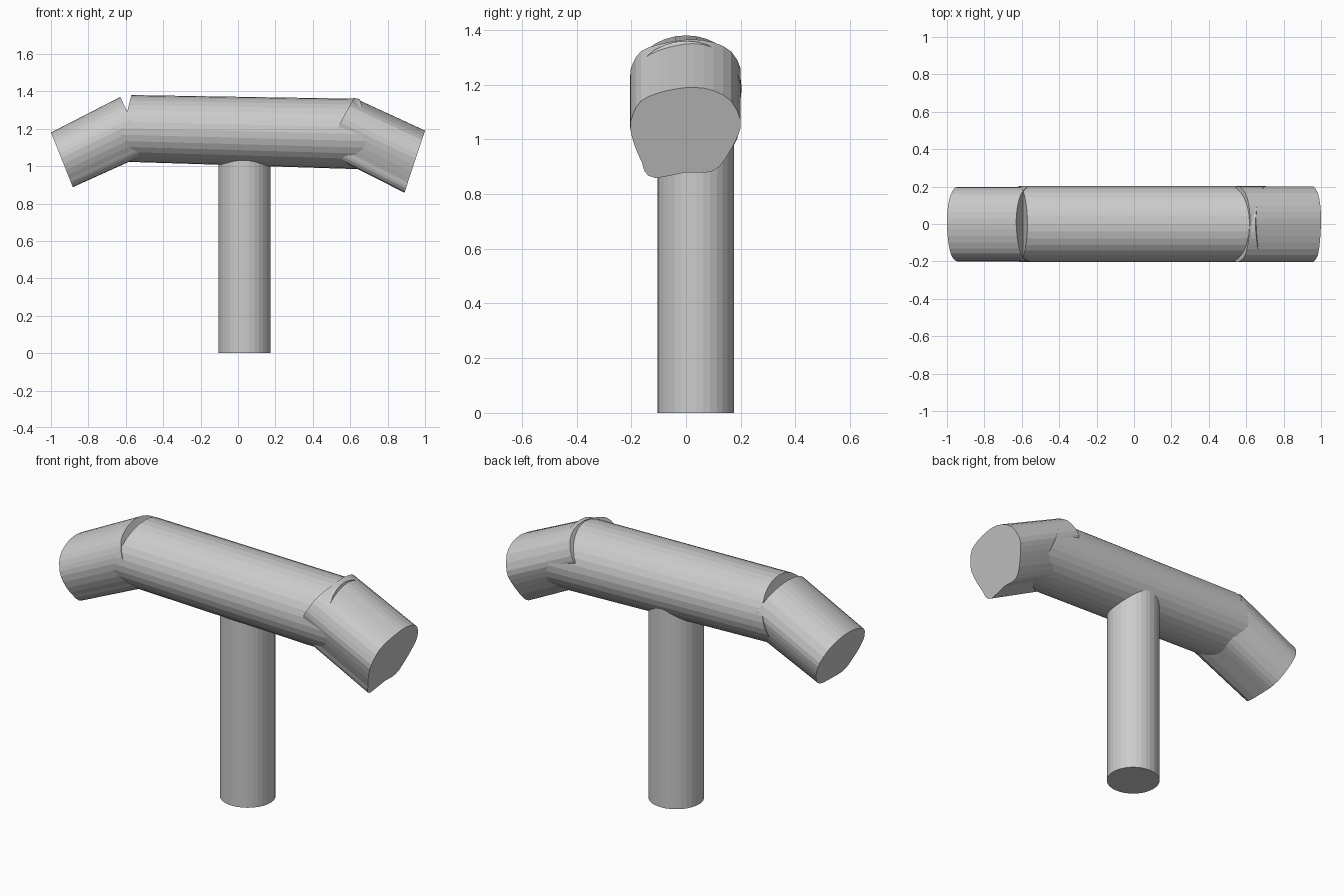
import bpy, bmesh, math
from mathutils import Vector

if "Cube" in bpy.data.objects:
    bpy.data.objects.remove(bpy.data.objects["Cube"])

# Arm cross-section: (y, v) with v from -1 (underside) to 1 (top), slightly irregular
WAVY = [(0.03, 1), (0.10, .93), (0.165, .7), (0.2, .27), (0.192, -.03), (0.165, -.36),
        (0.12, -.76), (0.07, -.88), (0, -.87), (-0.11, -1), (-0.15, -.86), (-0.16, -.67),
        (-0.185, -.33), (-0.204, .09), (-0.195, .39), (-0.165, .7), (-0.1, .88), (-0.03, .97)]


def refine(pts):
    """Insert one smooth point between neighbours."""
    out = []
    n = len(pts)
    for i in range(n):
        a, b, c, d = (Vector(pts[(i + k) % n]) for k in (-1, 0, 1, 2))
        out += [tuple(b), tuple((b + c) * 9 / 16 - (a + d) / 16)]
    return out


def ellipse(n, r):
    return [(r * math.sin(2 * math.pi * i / n), math.cos(2 * math.pi * i / n)) for i in range(n)]


def tube(name, section, start, end):
    """Capped tube; start and end are ((x, z) top, (x, z) bottom) of the cut faces."""
    bm = bmesh.new()
    rings = []
    for top, bottom in (start, end):
        t, b = Vector(top), Vector(bottom)
        mid, half = (t + b) / 2, (t - b) / 2
        ring = []
        for y, v in section:
            p = mid + half * v
            ring.append(bm.verts.new((p.x, y, p.y)))
        rings.append(ring)
    n = len(section)
    for i in range(n):
        j = (i + 1) % n
        bm.faces.new((rings[0][i], rings[0][j], rings[1][j], rings[1][i]))
    for ring in rings:
        bm.faces.new(ring)
    bmesh.ops.recalc_face_normals(bm, faces=bm.faces)
    me = bpy.data.meshes.new(name)
    bm.to_mesh(me)
    bm.free()
    ob = bpy.data.objects.new(name, me)
    bpy.context.collection.objects.link(ob)
    return ob


# Upright post, its top buried in the crossbar
bpy.ops.mesh.primitive_cylinder_add(vertices=32, radius=0.14, depth=1.12, location=(0.035, 0.035, 0.56))
bpy.context.object.name = "post"

# Main crossbar, tilted slightly down to the right
tube("crossbar", ellipse(32, 0.202), ((-0.57, 1.38), (-0.66, 1.025)), ((0.65, 1.36), (0.76, 0.98)))

# Drooping arms
right = refine(WAVY)
tube("right_arm", right, ((0.62, 1.365), (0.46, 1.075)), ((1.0, 1.19), (0.89, 0.858)))

# The left arm is rounder: halfway between the wavy outline and an ellipse
left = []
for y, v in right:
    a = math.atan2(y / 0.2, v)
    left.append((0.5 * y + 0.098 * math.sin(a), 0.5 * v + 0.5 * math.cos(a)))
tube("left_arm", left, ((-0.63, 1.37), (-0.48, 1.06)), ((-1.0, 1.18), (-0.88, 0.88)))
